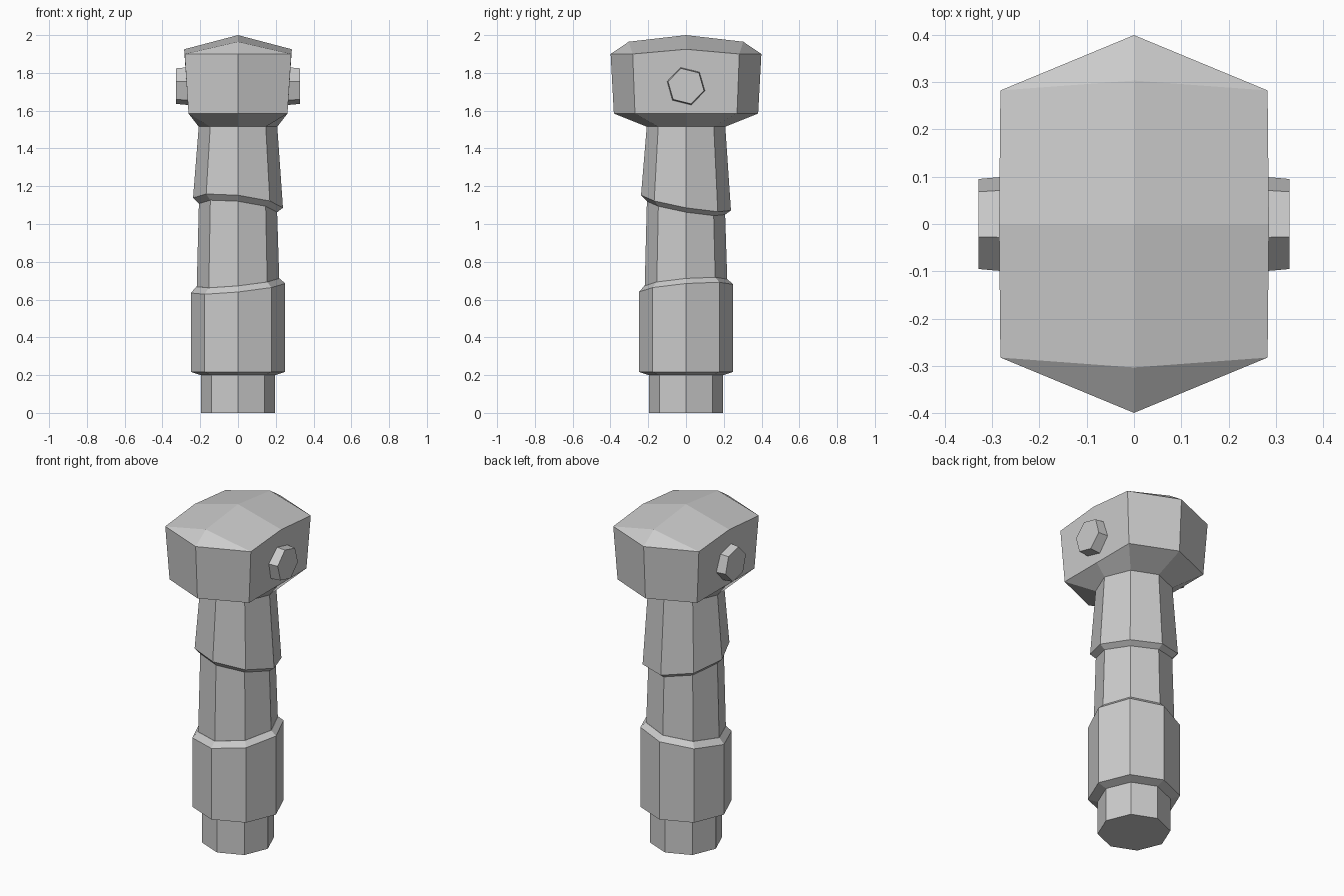
import bpy, bmesh
from math import sin, cos, radians, tau

cube = bpy.data.objects.get("Cube")
if cube:
    bpy.data.objects.remove(cube)

# One plain grey for everything
grey = bpy.data.materials.new("plain grey")
grey.use_nodes = True
colour = (0.6, 0.6, 0.6, 1)
grey.diffuse_color = colour
grey.node_tree.nodes["Principled BSDF"].inputs["Base Color"].default_value = colour


def finish(bm, name):
    """Turn a bmesh into a flat shaded grey object."""
    bmesh.ops.recalc_face_normals(bm, faces=bm.faces)
    mesh = bpy.data.meshes.new(name)
    bm.to_mesh(mesh)
    bm.free()
    mesh.materials.append(grey)
    obj = bpy.data.objects.new(name, mesh)
    bpy.context.collection.objects.link(obj)
    return obj


def ring(bm, radius, z, slope_x=0, slope_y=0, flat=None):
    """Octagon whose plane may tilt and whose sides may be flattened."""
    verts = []
    for i in range(8):
        x, y = radius * cos(tau * i / 8), radius * sin(tau * i / 8)
        if flat:
            x = max(-flat, min(flat, x))
        verts.append(bm.verts.new((x, y, z + slope_x * x + slope_y * y)))
    return verts


def bridge(bm, a, b):
    n = len(a)
    for i in range(n):
        j = (i + 1) % n
        bm.faces.new((a[i], a[j], b[j], b[i]))


def loft(name, specs):
    bm = bmesh.new()
    rings = [ring(bm, *s) for s in specs]
    for a, b in zip(rings, rings[1:]):
        bridge(bm, a, b)
    bm.faces.new(rings[0])
    bm.faces.new(rings[-1])
    return finish(bm, name)


# Handle sections, each running a little way into the next
loft("handle_butt", [(0.197, 0), (0.197, 0.21)])
loft("lower_grip", [(0.197, 0.2), (0.25, 0.217),
                    (0.25, 0.66, 0.1, 0.08), (0.22, 0.69, 0.1, 0.08)])
loft("handle_shaft", [(0.219, 0.67, 0.1, 0.08), (0.207, 1.09, -0.11, -0.17)])
loft("upper_grip", [(0.207, 1.085, -0.11, -0.17), (0.238, 1.112, -0.11, -0.17),
                    (0.208, 1.515)])

# Head with flattened sides and a ridged roof
bm = bmesh.new()
neck = ring(bm, 0.208, 1.515)
base = ring(bm, 0.382, 1.585, flat=0.262)
eave = ring(bm, 0.399, 1.9, flat=0.285)
eave[0].co.z = eave[4].co.z = 1.925
bridge(bm, neck, base)
bridge(bm, base, eave)
bm.faces.new(neck)
peak = bm.verts.new((0, 0, 2))
back, front = [bm.verts.new((0, y, 1.965)) for y in (0.303, -0.303)]
for end, side, corner, tip in ((back, 0, 1, 2), (back, 4, 3, 2),
                               (front, 4, 5, 6), (front, 0, 7, 6)):
    bm.faces.new((peak, end, eave[corner], eave[side]))
    bm.faces.new((end, eave[corner], eave[tip]))
finish(bm, "head")

# Six-sided bolts on both sides of the head
for name, side in (("left_bolt", 1), ("right_bolt", -1)):
    bm = bmesh.new()
    loops = []
    for x, radius in ((0.24, 0.106), (0.328, 0.098)):
        angles = [radians(106 + 60 * i) for i in range(6)]
        loops.append([bm.verts.new((side * x, radius * cos(a), 1.73 + radius * sin(a)))
                      for a in angles])
    bridge(bm, *loops)
    for loop in loops:
        bm.faces.new(loop)
    finish(bm, name)
